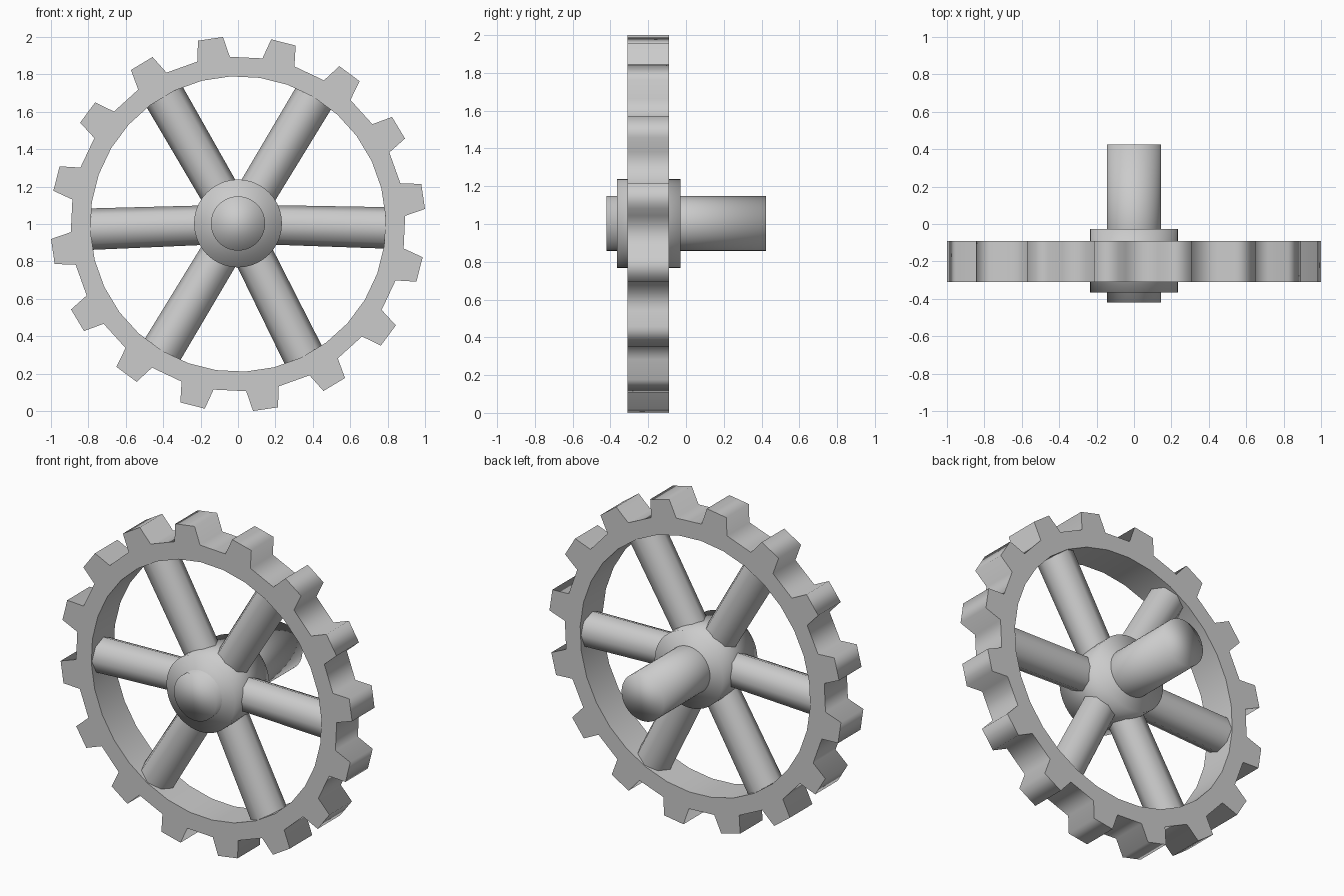
import bpy, bmesh
from math import radians, sin, cos, pi
from mathutils import Matrix, Vector

if "Cube" in bpy.data.objects:
    bpy.data.objects.remove(bpy.data.objects["Cube"])

CZ = 1.0                 # wheel axis height
Y0, Y1 = -0.31, -0.09    # rim front and back


def finish(name, bm, angle):
    bmesh.ops.recalc_face_normals(bm, faces=bm.faces[:])
    me = bpy.data.meshes.new(name)
    bm.to_mesh(me)
    bm.free()
    ob = bpy.data.objects.new(name, me)
    bpy.context.collection.objects.link(ob)
    bpy.ops.object.select_all(action='DESELECT')
    ob.select_set(True)
    bpy.context.view_layer.objects.active = ob
    bpy.ops.object.shade_smooth_by_angle(angle=radians(angle))
    return ob


def rod(name, r, ya, yb, z):
    # round bar along y, soft shaded over its flat caps
    bm = bmesh.new()
    m = Matrix.Translation((0, (ya + yb) / 2, z)) @ Matrix.Rotation(pi / 2, 4, 'X')
    bmesh.ops.create_cone(bm, cap_ends=True, segments=40, radius1=r, radius2=r,
                          depth=yb - ya, matrix=m)
    return finish(name, bm, 180)


# Toothed rim: one band of quads per tooth and valley
bm = bmesh.new()
loops = {k: [] for k in ("of", "ob", "if", "ib")}


def point(r, deg, y):
    a = radians(deg)
    return bm.verts.new((r * cos(a), y, CZ + r * sin(a)))


tips = []
for k in range(16):
    c = 8.45 + 22.5 * k
    for d in (-5.65, 5.65):
        loops["of"].append(point(0.895, c + d, Y0))
        loops["ob"].append(point(0.895, c + d, Y1))
        loops["if"].append(point(0.79, c + d, Y0))
        loops["ib"].append(point(0.79, c + d, Y1))
    tips.append([point(1.003, c + d, y) for y in (Y0, Y1) for d in (-3.85, 3.85)])
of, ob_, inf, inb = loops["of"], loops["ob"], loops["if"], loops["ib"]
for i in range(32):
    j = (i + 1) % 32
    bm.faces.new((inf[i], inf[j], inb[j], inb[i]))
    bm.faces.new((of[i], of[j], inf[j], inf[i]))
    bm.faces.new((ob_[i], ob_[j], inb[j], inb[i]))
    if i % 2:                                   # valley floor
        bm.faces.new((of[i], of[j], ob_[j], ob_[i]))
    else:                                       # tooth
        fa, fb, ba, bb = tips[i // 2]
        bm.faces.new((of[i], of[j], fb, fa))
        bm.faces.new((ob_[i], ob_[j], bb, ba))
        bm.faces.new((fa, fb, bb, ba))
        bm.faces.new((of[i], fa, ba, ob_[i]))
        bm.faces.new((of[j], fb, bb, ob_[j]))
finish("toothed_rim", bm, 85)

# Six slightly uneven spokes, eight sided
for n, deg in enumerate((-1.5, 59, 120, 182, 239, 296.5)):
    bm = bmesh.new()
    m = (Matrix.Translation((0, (Y0 + Y1) / 2, CZ))
         @ Matrix.Rotation(-radians(deg), 4, 'Y')
         @ Matrix.Translation((0.46, 0, 0))
         @ Matrix.Rotation(pi / 2, 4, 'Y')
         @ Matrix.Diagonal((1, 0.95, 1, 1)))
    bmesh.ops.create_cone(bm, cap_ends=True, segments=8, radius1=0.105,
                          radius2=0.111, depth=0.68, matrix=m)
    finish(f"spoke_{n + 1}", bm, 60)

# Hub and axle
rod("hub", 0.235, -0.365, -0.028, CZ + 0.003)
rod("axle", 0.145, -0.42, 0.424, CZ + 0.003)
